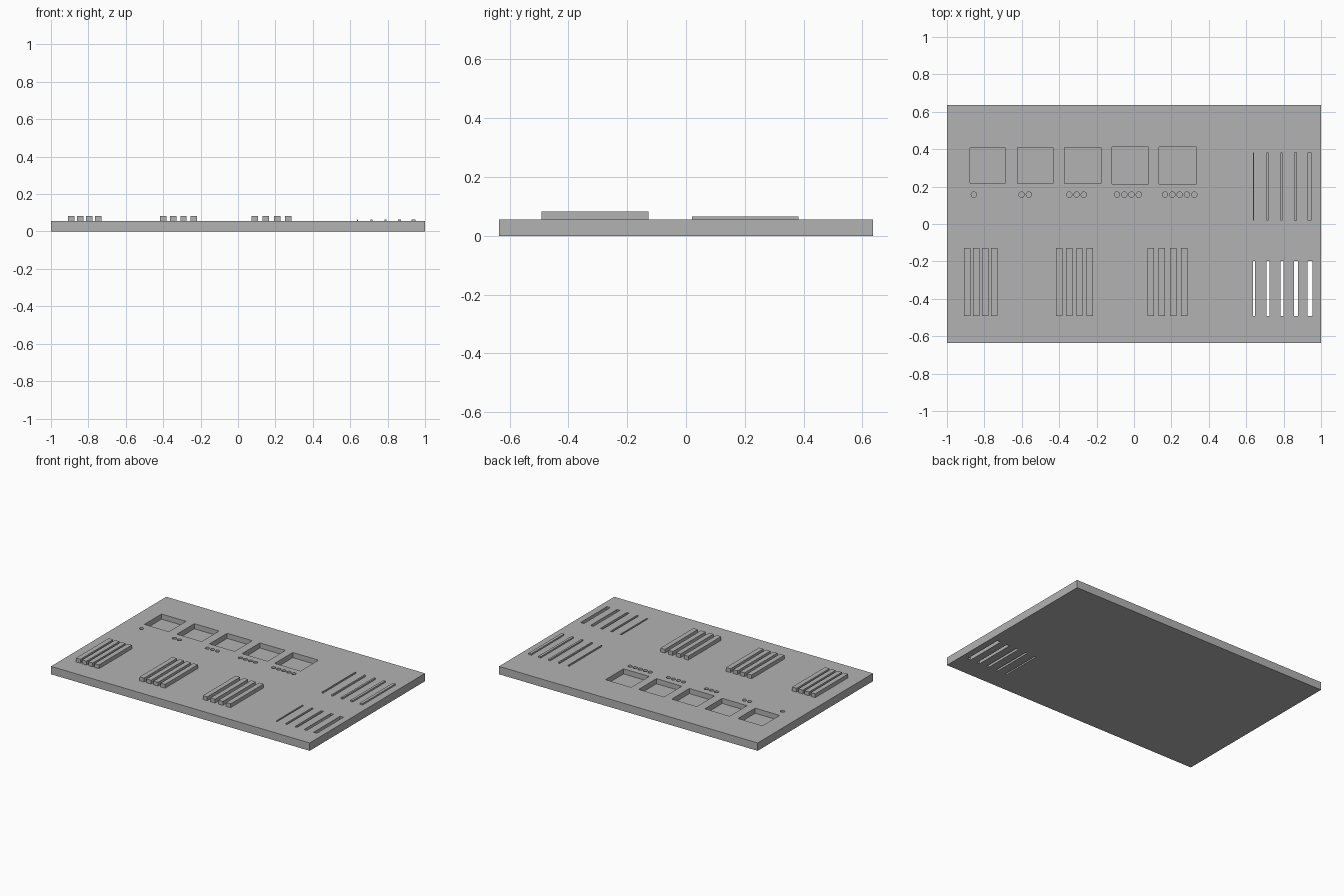
import bpy
import bmesh
from mathutils import Matrix

if "Cube" in bpy.data.objects:
    bpy.data.objects.remove(bpy.data.objects["Cube"], do_unlink=True)

WIDTH, DEPTH, TOP = 2.0, 1.273, 0.055
POCKET_FLOOR = TOP - 0.036
SINK = 0.01          # how far raised parts are rooted in the plate

grey = bpy.data.materials.new("plain_grey")
grey.use_nodes = True
colour = (0.45, 0.45, 0.45, 1)
grey.diffuse_color = colour
grey.node_tree.nodes["Principled BSDF"].inputs["Base Color"].default_value = colour


def add_box(bm, x0, x1, y0, y1, z0, z1):
    place = Matrix.Translation(((x0 + x1) / 2, (y0 + y1) / 2, (z0 + z1) / 2))
    size = Matrix.Diagonal((x1 - x0, y1 - y0, z1 - z0, 1))
    bmesh.ops.create_cube(bm, size=1, matrix=place @ size)


def make_object(name, bm):
    mesh = bpy.data.meshes.new(name)
    bm.to_mesh(mesh)
    bm.free()
    mesh.materials.append(grey)
    obj = bpy.data.objects.new(name, mesh)
    bpy.context.collection.objects.link(obj)
    return obj


# Base plate
bm = bmesh.new()
add_box(bm, -WIDTH / 2, WIDTH / 2, -DEPTH / 2, DEPTH / 2, 0, TOP)
plate = make_object("base_plate", bm)

# Cutter for the pockets, marker holes and slots
bm = bmesh.new()
hole_starts = [-0.856, -0.601, -0.346, -0.091, 0.166]
for i, hole_x in enumerate(hole_starts):
    # Square pockets, each a little larger than the one before
    half = 0.0945 + 0.0012 * i
    x, y = -0.782 + 0.254 * i, 0.313
    add_box(bm, x - half, x + half, y - half, y + half, POCKET_FLOOR, TOP + 0.1)
    # Row of round holes counting the pocket
    for j in range(i + 1):
        bmesh.ops.create_cone(
            bm, cap_ends=True, segments=24, radius1=0.0145, radius2=0.0145, depth=0.1,
            matrix=Matrix.Translation((hole_x + 0.039 * j, 0.157, TOP + 0.032)))
    # Through slots of growing width
    x = 0.636 + 0.073 * i
    add_box(bm, x, x + 0.011 + 0.0037 * i, -0.491, -0.198, -0.1, TOP + 0.1)
cutter = make_object("recess_cutter", bm)
cutter.hide_render = True
cutter.hide_set(True)

cut = plate.modifiers.new("recesses", "BOOLEAN")
cut.operation = "DIFFERENCE"
cut.solver = "EXACT"
cut.object = cutter

# Bake the cut and drop the cutter
graph = bpy.context.evaluated_depsgraph_get()
cut_mesh = bpy.data.meshes.new_from_object(plate.evaluated_get(graph))
plate.modifiers.clear()
plate.data = cut_mesh
bpy.data.objects.remove(cutter, do_unlink=True)

# Three sets of thick bars with widening gaps
for name, start, pitch in (("left_end_bars", -0.909, 0.048),
                           ("middle_bars", -0.417, 0.0542),
                           ("centre_bars", 0.072, 0.0602)):
    bm = bmesh.new()
    for i in range(4):
        x = start + pitch * i
        add_box(bm, x, x + 0.034, -0.491, -0.128, TOP - SINK, TOP + 0.027)
    make_object(name, bm)

# Thin ribs of growing width
bm = bmesh.new()
for i in range(5):
    x = 0.636 + 0.073 * i
    add_box(bm, x, x + 0.006 + 0.0036 * i, 0.02, 0.383, TOP - SINK, TOP + 0.01)
make_object("thin_ribs", bm)
